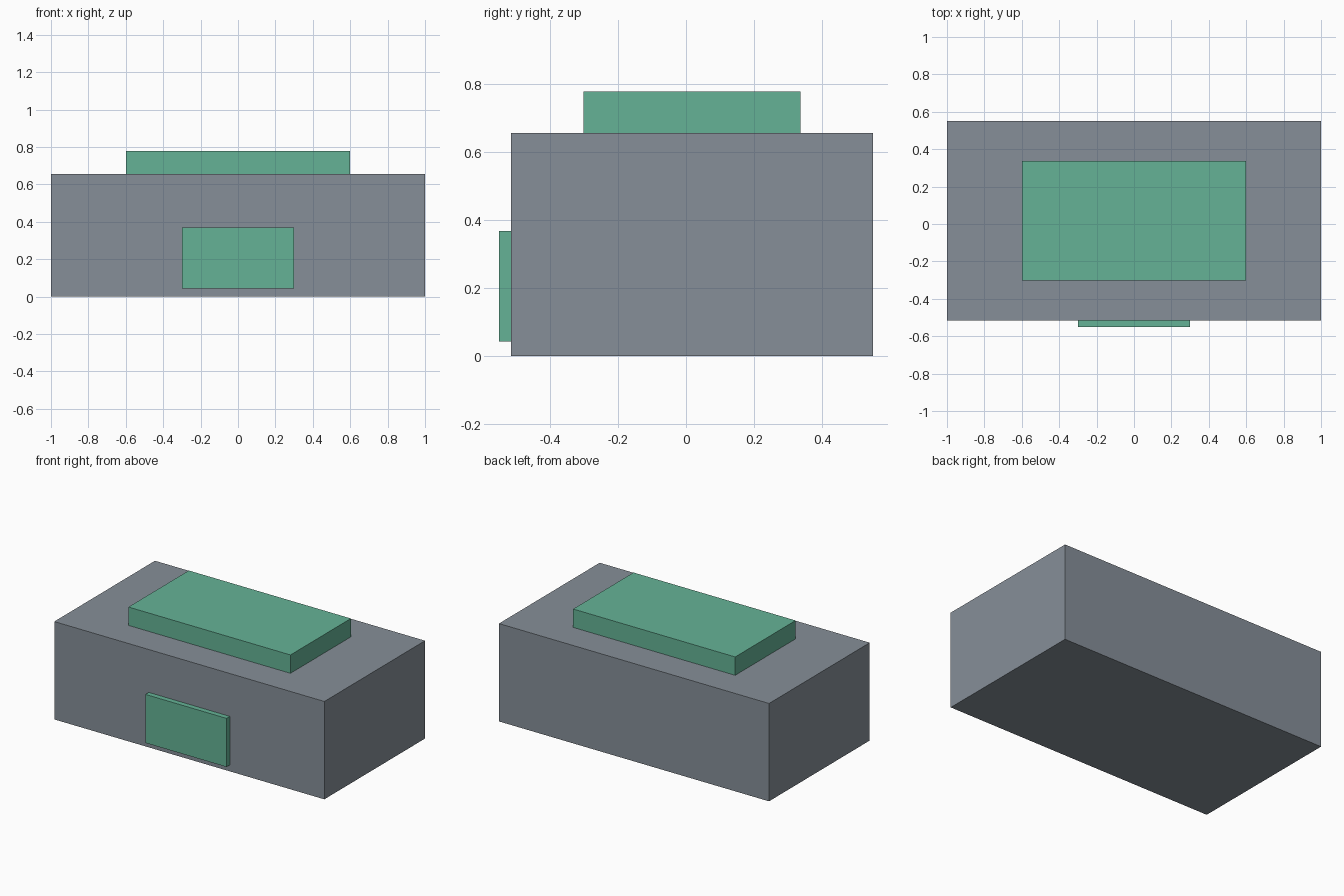
import bpy

default = bpy.data.objects.get("Cube")
if default:
    bpy.data.objects.remove(default, do_unlink=True)


def make_material(name, rgb):
    mat = bpy.data.materials.new(name)
    mat.use_nodes = True
    color = (*rgb, 1.0)
    mat.diffuse_color = color
    for node in mat.node_tree.nodes:
        if node.type == 'BSDF_PRINCIPLED':
            node.inputs["Base Color"].default_value = color
    return mat


def box(name, low, high, mat):
    """Axis-aligned box between two opposite corners."""
    centre = [(a + b) / 2 for a, b in zip(low, high)]
    bpy.ops.mesh.primitive_cube_add(size=1, location=centre)
    obj = bpy.context.object
    obj.name = name
    obj.scale = [b - a for a, b in zip(low, high)]
    bpy.ops.object.transform_apply(location=False, rotation=False, scale=True)
    obj.data.materials.append(mat)
    return obj


grey = make_material("slate_grey", (0.24, 0.275, 0.315))
green = make_material("sea_green", (0.13, 0.45, 0.305))

FRONT, BACK, TOP = -0.515, 0.55, 0.655

# Main block
box("body", (-1, FRONT, 0), (1, BACK, TOP), grey)
# Raised slab on the roof
box("roof_slab", (-0.6, -0.302, TOP), (0.6, 0.337, 0.778), green)
# Shallow panel on the front wall
box("front_panel", (-0.3, -0.55, 0.043), (0.3, FRONT, 0.368), green)
